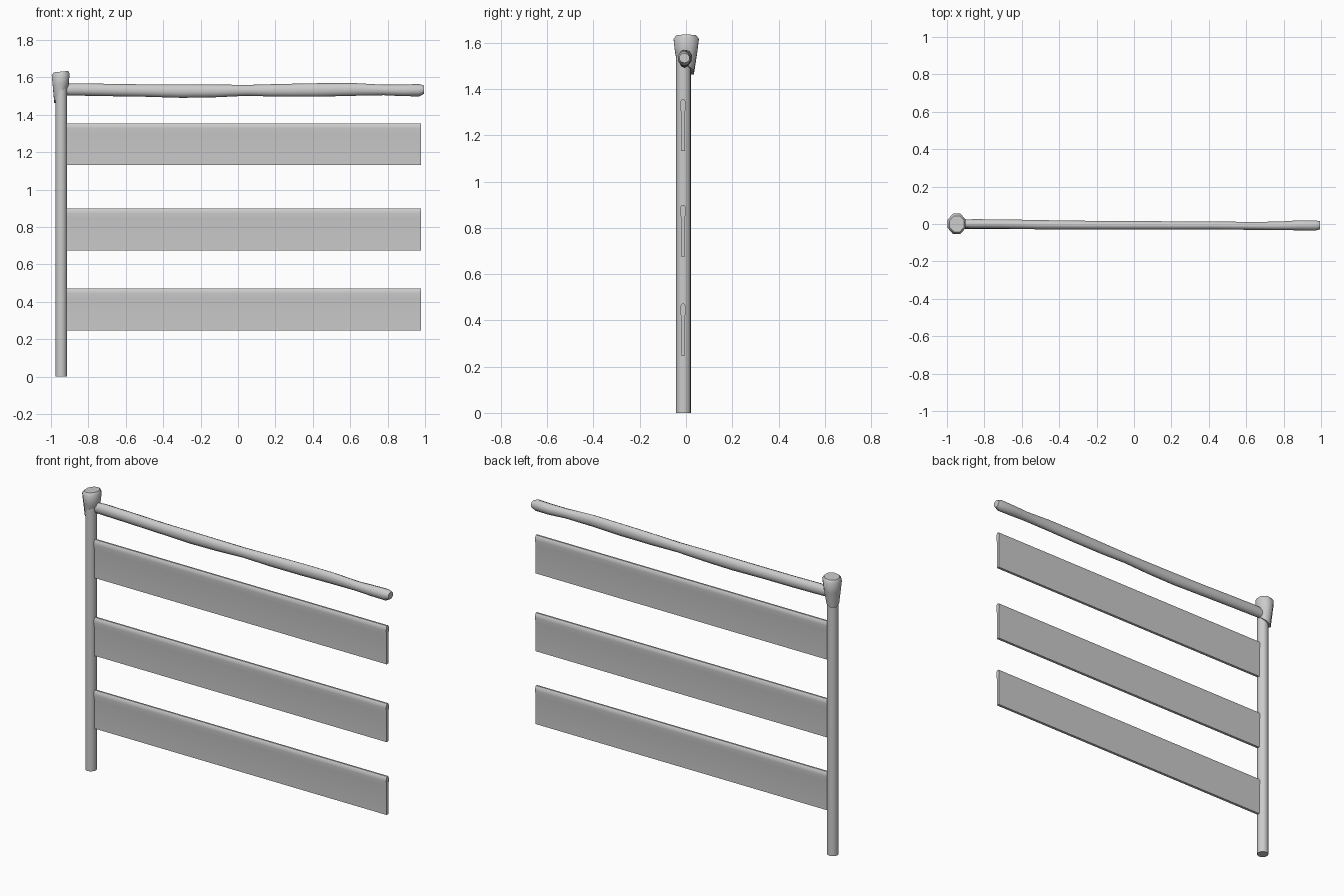
import bpy, bmesh, math
from mathutils import Vector

if "Cube" in bpy.data.objects:
    bpy.data.objects.remove(bpy.data.objects["Cube"])

POST_X, MID_Y = -0.945, -0.011


def finish(name, bm, angle=40):
    bmesh.ops.recalc_face_normals(bm, faces=bm.faces[:])
    mesh = bpy.data.meshes.new(name)
    bm.to_mesh(mesh)
    bm.free()
    ob = bpy.data.objects.new(name, mesh)
    bpy.context.collection.objects.link(ob)
    bpy.ops.object.select_all(action='DESELECT')
    ob.select_set(True)
    bpy.context.view_layer.objects.active = ob
    bpy.ops.object.shade_smooth_by_angle(angle=math.radians(angle))
    return ob


def loft(name, rings, angle=40):
    """Skin a list of equally sized closed rings and cap both ends."""
    bm = bmesh.new()
    rows = [[bm.verts.new(p) for p in ring] for ring in rings]
    n = len(rows[0])
    for a, b in zip(rows, rows[1:]):
        for i in range(n):
            j = (i + 1) % n
            bm.faces.new((a[i], a[j], b[j], b[i]))
    bm.faces.new(rows[0])
    bm.faces.new(rows[-1])
    return finish(name, bm, angle)


def circle(n, offset=0.0):
    return [(math.cos(2 * math.pi * (i + offset) / n),
             math.sin(2 * math.pi * (i + offset) / n)) for i in range(n)]


# Upright post
loft("post", [[(POST_X + 0.031 * c, MID_Y + 0.032 * s, z) for c, s in circle(16)]
              for z in (0.0, 1.54)])

# Flared knob on the post, lower edge cut at a slant
# rows: x centre, y centre, x radius, y radius, z, slope in x, slope in y
knob = [(-0.949, -0.001, 0.036, 0.038, 1.487, 0.55, -0.45),
        (-0.948, 0.000, 0.046, 0.052, 1.56, 0.1, -0.1),
        (-0.948, 0.001, 0.052, 0.059, 1.615, 0.1, 0.0),
        (-0.947, 0.001, 0.042, 0.046, 1.631, 0.1, 0.0)]
loft("post_knob", [[(x + rx * c, y + ry * s, z + sx * rx * c + sy * ry * s)
                    for c, s in circle(8, 0.5)]
                   for x, y, rx, ry, z, sx, sy in knob], 50)

# Uneven branch-like handrail: x, y centre, z centre, y radius, z radius
rail = [(-0.945, 0.001, 1.535, 0.022, 0.030), (-0.86, 0.001, 1.536, 0.026, 0.033),
        (-0.70, 0.000, 1.533, 0.026, 0.033), (-0.50, -0.004, 1.530, 0.026, 0.033),
        (-0.30, -0.006, 1.527, 0.025, 0.036), (-0.12, -0.007, 1.528, 0.024, 0.034),
        (0.05, -0.007, 1.531, 0.024, 0.029), (0.22, -0.008, 1.531, 0.023, 0.034),
        (0.42, -0.008, 1.533, 0.023, 0.036), (0.62, -0.010, 1.536, 0.022, 0.034),
        (0.78, -0.010, 1.533, 0.024, 0.028), (0.88, -0.007, 1.531, 0.028, 0.031),
        (0.97, -0.008, 1.532, 0.028, 0.033), (0.995, -0.007, 1.534, 0.023, 0.021)]
loft("handrail", [[(x, y + ry * c, z + rz * s) for c, s in circle(10, 0.5)]
                  for x, y, z, ry, rz in rail], 55)

# Three boards with a rounded bead along the top edge (half profile: y, height)
half = [(0.008, 0.0), (0.009, 0.17), (0.013, 0.198), (0.011, 0.215), (0.005, 0.224)]
profile = half + [(-y, z) for y, z in reversed(half)]
for name, z0 in (("lower_board", 0.248), ("middle_board", 0.675), ("upper_board", 1.131)):
    loft(name, [[(x, MID_Y - 0.002 + y, z0 + z) for y, z in profile]
                for x in (POST_X, 0.979)])
